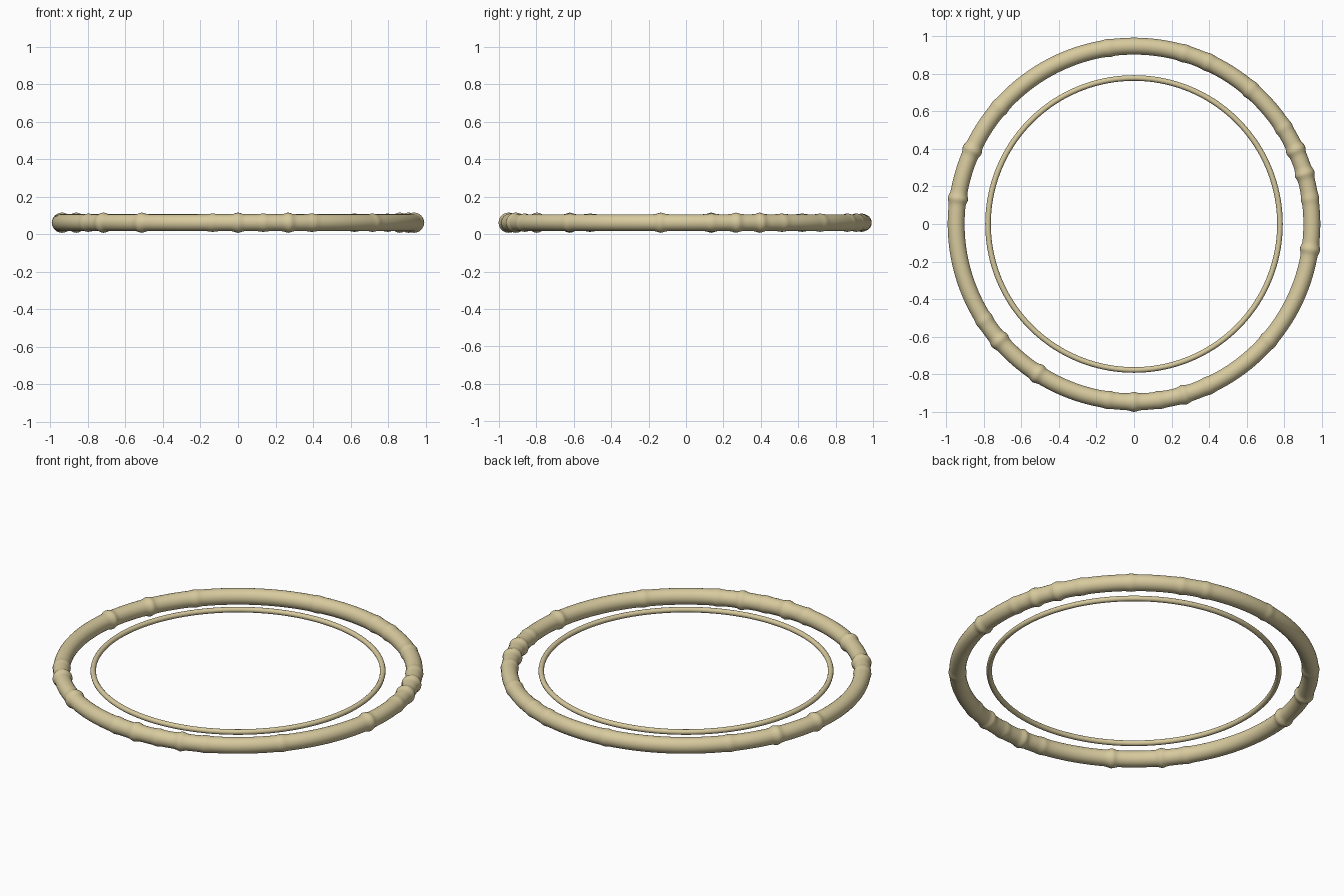
import bpy, bmesh, math

if "Cube" in bpy.data.objects:
    bpy.data.objects.remove(bpy.data.objects["Cube"])

Z = 0.061
STEP = 2 * math.pi / 44      # nodes sit on a regular 44-step spacing


def ring(name, R, r, stations, sides, bumps=()):
    """Swept ring; bumps = (angle, height) swellings of the tube."""
    bm = bmesh.new()
    loops = []
    for i in range(stations):
        a = 2 * math.pi * i / stations
        rad = r
        for ba, h in bumps:
            d = (a - ba + math.pi) % (2 * math.pi) - math.pi
            rad += h * math.exp(-(d * R / 0.02) ** 2)
        loop = []
        for j in range(sides):
            t = 2 * math.pi * j / sides
            q = R + rad * math.cos(t)
            loop.append(bm.verts.new((q * math.cos(a), q * math.sin(a),
                                      Z + rad * math.sin(t))))
        loops.append(loop)
    for i in range(stations):
        A, B = loops[i], loops[(i + 1) % stations]
        for j in range(sides):
            k = (j + 1) % sides
            bm.faces.new((A[j], B[j], B[k], A[k]))
    for f in bm.faces:
        f.smooth = True
    bmesh.ops.recalc_face_normals(bm, faces=bm.faces)
    me = bpy.data.meshes.new(name)
    bm.to_mesh(me)
    bm.free()
    ob = bpy.data.objects.new(name, me)
    bpy.context.collection.objects.link(ob)
    me.materials.append(mat)
    return ob


mat = bpy.data.materials.new("bamboo")
mat.diffuse_color = (0.68, 0.59, 0.34, 1)
mat.use_nodes = True
mat.node_tree.nodes["Principled BSDF"].inputs["Base Color"].default_value = mat.diffuse_color

# Bamboo nodes: strong and faint ones, as step numbers round the ring
strong = [2, 3, 19, 21, 27, 29, 33, 35, 43]
faint = [1, 4, 6, 8, 9, 12, 17, 26, 32, 34, 36, 39]
nodes = [(n * STEP, 0.009) for n in strong] + [(n * STEP, 0.004) for n in faint]

ring("outer_bamboo_hoop", 0.948, 0.045, 528, 24, nodes)
ring("inner_thin_hoop", 0.778, 0.015, 176, 12)
